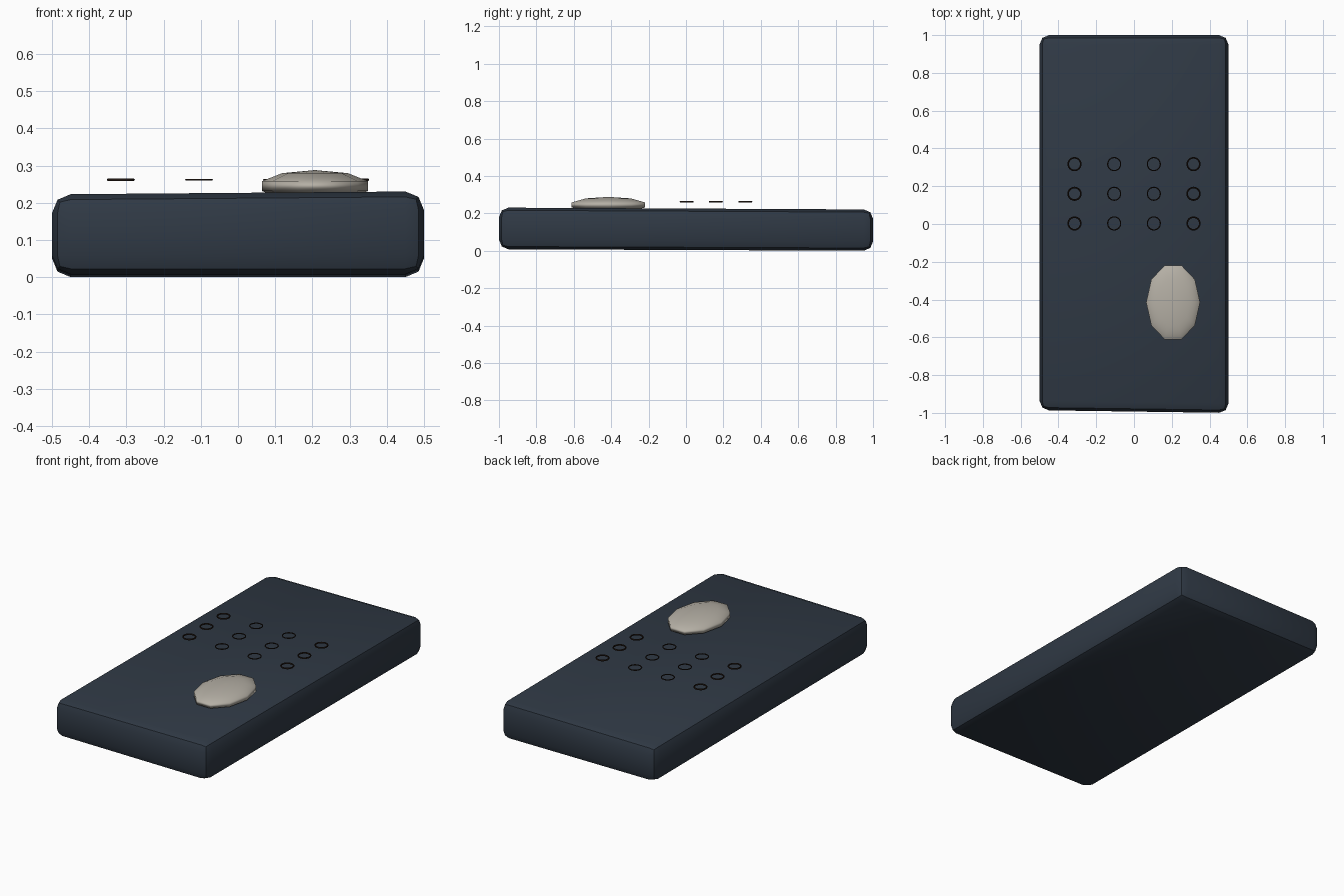
import bpy, bmesh, math

cube = bpy.data.objects.get("Cube")
if cube:
    bpy.data.objects.remove(cube, do_unlink=True)


def material(name, color):
    m = bpy.data.materials.new(name)
    m.use_nodes = True
    m.diffuse_color = color
    m.node_tree.nodes["Principled BSDF"].inputs["Base Color"].default_value = color
    return m


slate = material("dark slate", (0.029, 0.041, 0.059, 1))
ivory = material("warm ivory", (0.46, 0.43, 0.375, 1))
brown = material("dark brown", (0.016, 0.009, 0.006, 1))


def finish(name, mat, angle):
    ob = bpy.context.object
    ob.name = ob.data.name = name
    ob.data.materials.append(mat)
    bpy.ops.object.shade_smooth_by_angle(angle=math.radians(angle))
    return ob


# Slab body, very slightly skewed, with rounded edges
bpy.ops.mesh.primitive_cube_add(size=2)
body = bpy.context.object
bm = bmesh.new()
bm.from_mesh(body.data)
for v in bm.verts:
    x, y, z = v.co
    v.co.x = x * 0.5
    v.co.y = y if y > 0 else -0.993 - 0.007 * x
    v.co.z = 0.222 + 0.004 * x - 0.005 * y if z > 0 else 0.004 - 0.004 * y
bmesh.ops.bevel(bm, geom=bm.edges[:], offset=0.05, offset_type='OFFSET',
                segments=2, profile=0.5, affect='EDGES')
bm.to_mesh(body.data)
bm.free()
finish("body", slate, 35)

# Oval domed button
bpy.ops.mesh.primitive_uv_sphere_add(segments=10, ring_count=5, radius=1,
                                     location=(0.207, -0.415, 0.245),
                                     rotation=(0, 0, math.pi / 2))
bpy.context.object.scale = (0.217, 0.15, 0.043)
finish("oval_button", ivory, 60)

# Grid of thin rings hovering above the face
for row in range(3):
    for col in range(4):
        outer = col in (0, 3)
        minor = 0.0042 if outer else 0.003
        bpy.ops.mesh.primitive_torus_add(
            major_radius=0.0375 - minor, minor_radius=minor,
            major_segments=24, minor_segments=6,
            location=(-0.315 + 0.21 * col, 0.003 + 0.157 * row, 0.262))
        finish(f"key_ring_{row + 1}_{col + 1}", brown, 60)
